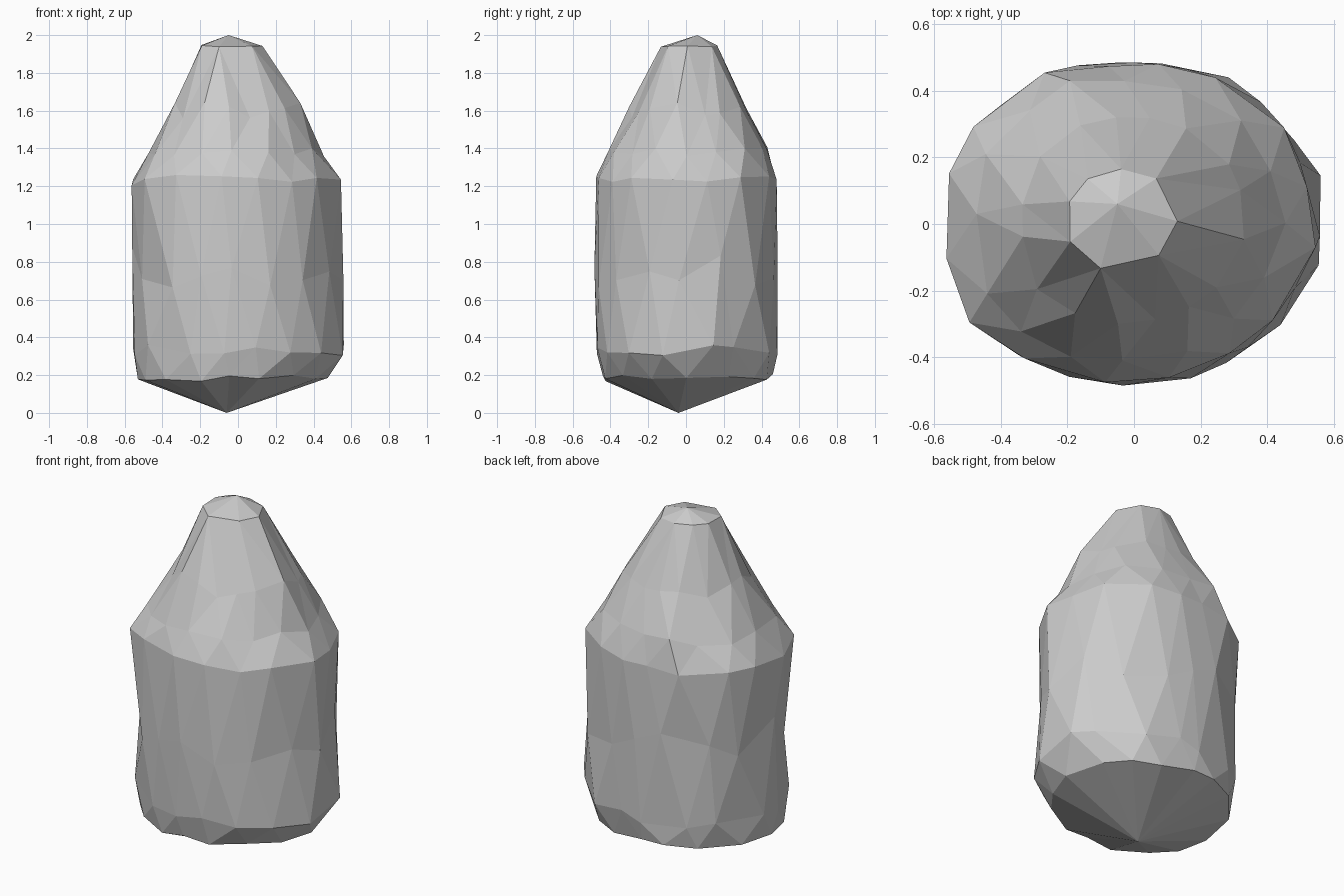
import bpy, bmesh, math, random
from mathutils import Vector

if "Cube" in bpy.data.objects:
    bpy.data.objects.remove(bpy.data.objects["Cube"])

random.seed(11)

# plan outline of the boulder (seen from above, counter-clockwise)
OUTLINE = [(.56, -.03), (.54, .07), (.47, .26), (.37, .38), (.28, .43), (.1, .48), (-.2, .48),
           (-.31, .42), (-.43, .33), (-.53, .2), (-.56, 0), (-.53, -.2), (-.46, -.32),
           (-.37, -.38), (-.22, -.46), (-.05, -.48), (.17, -.46), (.35, -.36), (.46, -.25)]

# height, x min, x max, y min, y max, angle shift, height jitter
LEVELS = [
    (.185, -.53, .475, -.44, .46, 0, .02),
    (.33, -.555, .56, -.472, .485, .5, .03),
    (.78, -.56, .558, -.485, .485, 0, .12),
    (1.23, -.563, .545, -.475, .48, .5, .03),
    (1.38, -.48, .455, -.41, .43, 0, .03),
    (1.60, -.345, .33, -.30, .32, .5, .05),
    (1.945, -.20, .13, -.14, .165, 0, .008),
]

# chipped hollows: centre, radius, depth
DENTS = [
    ((.30, -.40, .98), .26, .04), ((-.47, -.26, .85), .24, .06),
    ((.42, .33, .45), .22, .05), ((-.38, .0, 1.5), .2, .025),
]
SEG = 16


def outline_at(angle):
    """Point where a ray from the centre meets the outline."""
    d = Vector((math.cos(angle), math.sin(angle)))
    for i, a in enumerate(OUTLINE):
        a, b = Vector(a), Vector(OUTLINE[(i + 1) % len(OUTLINE)])
        e = b - a
        den = d.x * e.y - d.y * e.x
        if abs(den) < 1e-9:
            continue
        t = (a.x * e.y - a.y * e.x) / den
        u = (a.x * d.y - a.y * d.x) / den
        if t > 0 and -1e-6 <= u <= 1.000001:
            return d * t
    return d * .5


def fit(values, lo, hi):
    """Stretch values so they span exactly lo..hi."""
    a, b = min(values), max(values)
    return [lo + (v - a) / (b - a) * (hi - lo) for v in values]


def dent(p):
    for c, r, depth in DENTS:
        f = max(0, 1 - (p - Vector(c)).length / r)
        axis = Vector((p.x, p.y, 0)).normalized()
        p = p - axis * depth * min(1, 1.6 * f)
    return p


bm = bmesh.new()

# stacked irregular rings
rings = []
for z, x0, x1, y0, y1, shift, jz in LEVELS:
    pts = [outline_at(2 * math.pi * (i + shift + random.uniform(-.2, .2)) / SEG)
           * random.uniform(.985, 1.01) for i in range(SEG)]
    xs = fit([p.x for p in pts], x0, x1)
    ys = fit([p.y for p in pts], y0, y1)
    rings.append([bm.verts.new(dent(Vector((x, y, z + random.uniform(-jz, jz)))))
                  for x, y in zip(xs, ys)])

# triangles zig-zag between neighbouring rings
for k in range(len(rings) - 1):
    a, b = rings[k], rings[k + 1]
    for i in range(SEG):
        j = (i + 1) % SEG
        if LEVELS[k][5] == 0:
            bm.faces.new((a[i], a[j], b[i]))
            bm.faces.new((a[j], b[j], b[i]))
        else:
            bm.faces.new((a[i], b[j], b[i]))
            bm.faces.new((a[i], a[j], b[j]))

# pointed underside and blunt peak
foot = bm.verts.new((-.06, -.04, 0))
peak = bm.verts.new((-.05, .06, 2))
for i in range(SEG):
    j = (i + 1) % SEG
    bm.faces.new((rings[0][j], rings[0][i], foot))
    bm.faces.new((rings[-1][i], rings[-1][j], peak))

# merge slivers so the facets stay large near the top
bmesh.ops.remove_doubles(bm, verts=rings[-1], dist=.075)
bmesh.ops.recalc_face_normals(bm, faces=bm.faces)

mesh = bpy.data.meshes.new("boulder")
bm.to_mesh(mesh)
bm.free()
boulder = bpy.data.objects.new("boulder", mesh)
bpy.context.collection.objects.link(boulder)
